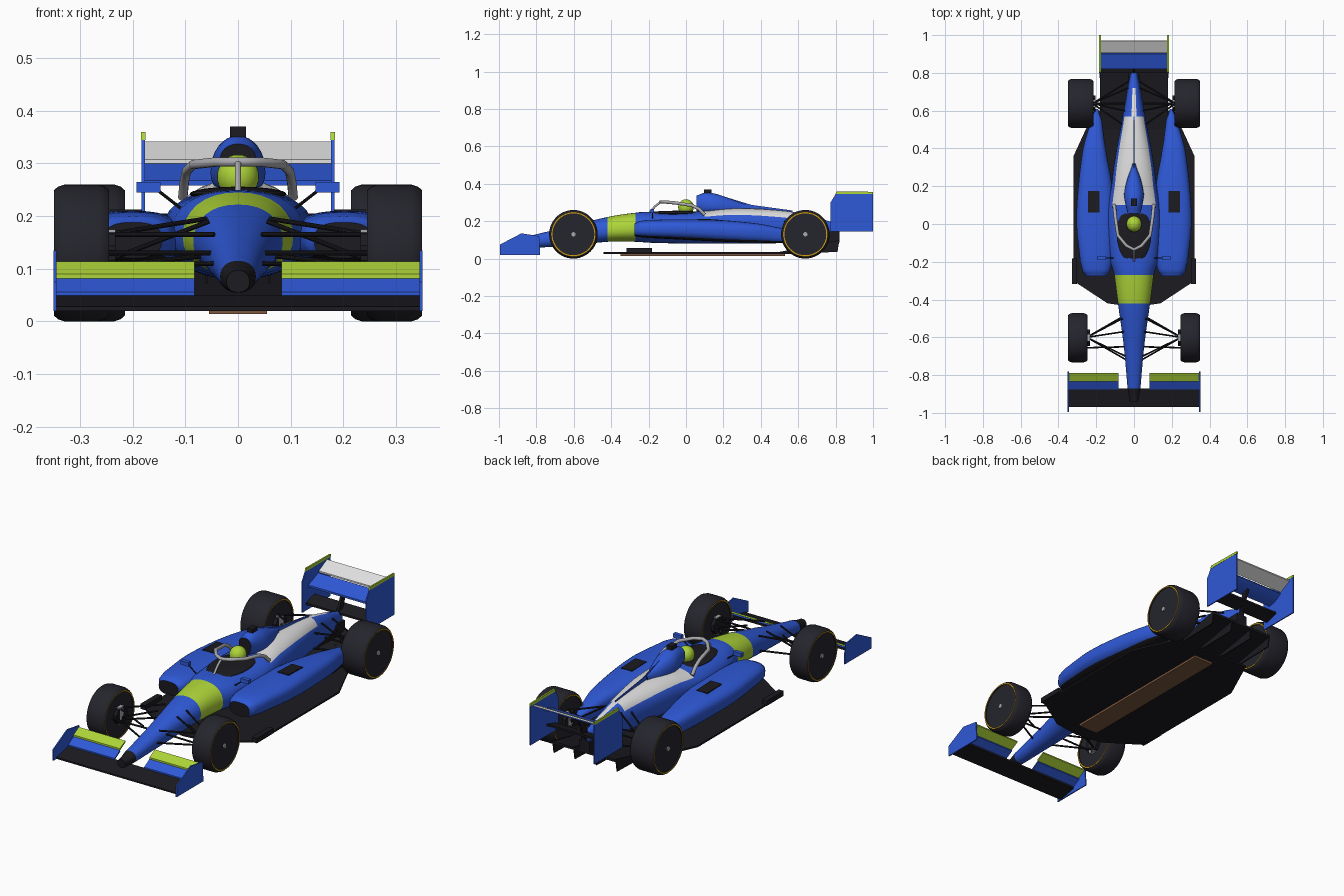
import bpy, bmesh, math
from mathutils import Vector

if "Cube" in bpy.data.objects:
    bpy.data.objects.remove(bpy.data.objects["Cube"])


def material(name, r, g, b):
    m = bpy.data.materials.new(name)
    m.use_nodes = True
    m.diffuse_color = (r, g, b, 1)
    m.node_tree.nodes["Principled BSDF"].inputs["Base Color"].default_value = (r, g, b, 1)
    return m


BLUE = material("blue paint", .028, .1, .68)
LIME = material("lime paint", .42, .66, .04)
BLACK = material("carbon black", .011, .011, .015)
RUBBER = material("tyre rubber", .018, .018, .026)
WHITE = material("white panel", .75, .75, .75)
GREY = material("grey metal", .4, .4, .42)
GOLD = material("gold ring", .65, .36, .01)
BROWN = material("plank brown", .2, .095, .05)


def finish(name, bm, mats):
    bmesh.ops.recalc_face_normals(bm, faces=bm.faces)
    me = bpy.data.meshes.new(name)
    bm.to_mesh(me)
    bm.free()
    for m in mats:
        me.materials.append(m)
    me.shade_smooth()
    me.set_sharp_from_angle(angle=math.radians(35))
    ob = bpy.data.objects.new(name, me)
    bpy.context.collection.objects.link(ob)
    return ob


def prism(name, pts, lo, hi, mat, axis="x"):
    """Extrude a yz outline along x, or an xy outline along z."""
    bm = bmesh.new()
    place = (lambda p, t: (t, *p)) if axis == "x" else (lambda p, t: (*p, t))
    a, b = ([bm.verts.new(place(p, t)) for p in pts] for t in (lo, hi))
    bm.faces.new(a)
    bm.faces.new(b)
    for i in range(len(pts)):
        j = (i + 1) % len(pts)
        bm.faces.new((a[i], a[j], b[j], b[i]))
    return finish(name, bm, [mat])


def box(name, c, size, mat):
    x, y, z = (s / 2 for s in size)
    pts = [(c[1] - y, c[2] - z), (c[1] + y, c[2] - z), (c[1] + y, c[2] + z), (c[1] - y, c[2] + z)]
    return prism(name, pts, c[0] - x, c[0] + x, mat)


def rod(name, a, b, r, mat):
    a, b = Vector(a), Vector(b)
    bm = bmesh.new()
    bmesh.ops.create_cone(bm, cap_ends=True, segments=10, radius1=r, radius2=r, depth=(b - a).length)
    bm.transform((b - a).to_track_quat("Z", "Y").to_matrix().to_4x4())
    bmesh.ops.translate(bm, verts=bm.verts, vec=(a + b) / 2)
    return finish(name, bm, [mat])


def ball(name, c, radii, mat):
    bm = bmesh.new()
    bmesh.ops.create_uvsphere(bm, u_segments=28, v_segments=16, radius=1)
    bmesh.ops.scale(bm, verts=bm.verts, vec=radii)
    bmesh.ops.translate(bm, verts=bm.verts, vec=c)
    return finish(name, bm, [mat])


def tube(name, pts, r, mat):
    cu = bpy.data.curves.new(name, "CURVE")
    cu.dimensions = "3D"
    cu.bevel_depth, cu.bevel_resolution, cu.use_fill_caps = r, 3, True
    sp = cu.splines.new("POLY")
    sp.points.add(len(pts) - 1)
    for p, co in zip(sp.points, pts):
        p.co = (*co, 1)
    cu.materials.append(mat)
    ob = bpy.data.objects.new(name, cu)
    bpy.context.collection.objects.link(ob)


def loft(name, stations, mats, rule, side=1, power=.9, n=32, steps=4):
    """Smooth skin through sections (y, centre x, half width, bottom, waist, top)."""
    rows = []
    last = len(stations) - 1
    for i in range(last):
        p = [Vector(stations[max(0, min(last, i + k))]) for k in (-1, 0, 1, 2)]
        for k in range(steps + (i == last - 1)):
            t = k / steps
            v = p[1] + (p[2] - p[0]) * .5 * t + (p[0] - 2.5 * p[1] + 2 * p[2] - .5 * p[3]) * t * t \
                + (1.5 * (p[1] - p[2]) + .5 * (p[3] - p[0])) * t ** 3
            v[0] = p[1][0] + (p[2][0] - p[1][0]) * t
            rows.append(v)
    bm = bmesh.new()
    rings = []
    for y, cx, hw, zb, zm, zt in rows:
        ring = []
        for k in range(n):
            c, s = math.cos(math.tau * k / n), math.sin(math.tau * k / n)
            c, s = (math.copysign(abs(q) ** power, q) for q in (c, s))
            ring.append(bm.verts.new((side * (cx + hw * c), y, zm + s * (zt - zm if s > 0 else zm - zb))))
        rings.append(ring)
    for r in range(len(rings) - 1):
        y = (rows[r][0] + rows[r + 1][0]) / 2
        for k in range(n):
            j = (k + 1) % n
            f = bm.faces.new((rings[r][k], rings[r][j], rings[r + 1][j], rings[r + 1][k]))
            f.material_index = rule(y, 360 * (k + .5) / n)
    for ring in (rings[0], rings[-1]):
        bm.faces.new(ring).material_index = 2
    return finish(name, bm, mats)


def wheel(name, side, y, width):
    x0, r, n = .35 - width, .13, 48
    profile = [(0, .006), (.112, .006), (.112, 0), (.119, 0), (.126, .008), (r, .02),
               (r, width - .02), (.126, width - .008), (.119, width), (.112, width),
               (.112, width - .006), (0, width - .006)]
    bm = bmesh.new()
    rings = [[bm.verts.new((side * (x0 + x), y + pr * math.cos(math.tau * k / n),
                            r + pr * math.sin(math.tau * k / n))) for k in range(n)] for pr, x in profile]
    for i in range(len(rings) - 1):
        for k in range(n):
            j = (k + 1) % n
            f = bm.faces.new((rings[i][k], rings[i][j], rings[i + 1][j], rings[i + 1][k]))
            f.material_index = int(i in (2, 8))
    bmesh.ops.remove_doubles(bm, verts=bm.verts, dist=1e-5)
    finish(name, bm, [RUBBER, GOLD])
    rod(name + "_hub", (side * .34, y, r), (side * .35, y, r), .012, GREY)
    box(name + "_upright", (side * (x0 - .002), y, r), (.02, .035, .09), GREY)
    rod(name + "_brake", (side * (x0 - .012), y, r), (side * (x0 + .01), y, r), .045, BLACK)


# Nose, tub and engine cover
def body_rule(y, a):
    if y < -.87:
        return 2
    if -.42 < y < -.27:
        return 1
    if (.1 < y < .57 and 33 < a < 147) or (.57 < y < .72 and 78 < a < 102):
        return 3
    return 0


loft("main_body", [
    (-.94, 0, .022, .055, .075, .097), (-.87, 0, .034, .055, .085, .115),
    (-.73, 0, .046, .062, .105, .147), (-.6, 0, .06, .07, .125, .18),
    (-.42, 0, .085, .09, .15, .222), (-.27, 0, .105, .09, .16, .245),
    (-.2, 0, .125, .085, .17, .25), (0, 0, .14, .08, .18, .25),
    (.1, 0, .135, .08, .18, .255), (.2, 0, .12, .08, .18, .268),
    (.35, 0, .1, .08, .18, .268), (.57, 0, .06, .085, .165, .25),
    (.72, 0, .035, .1, .15, .215), (.82, 0, .016, .12, .15, .185)],
    [BLUE, LIME, BLACK, WHITE], body_rule)
loft("air_intake", [
    (.055, 0, .034, .25, .305, .337), (.1, 0, .045, .24, .29, .352), (.16, 0, .052, .24, .28, .346),
    (.24, 0, .035, .24, .27, .318), (.32, 0, .008, .24, .26, .29)],
    [BLUE, LIME, BLACK], lambda y, a: 0)
prism("engine_fin", [(.2, .333), (.35, .287), (.57, .257), (.57, .24), (.2, .26)], -.002, .002, BLUE)
box("roof_camera", (0, .115, .36), (.03, .04, .02), BLACK)
ball("cockpit_opening", (0, -.055, .242), (.092, .155, .014), BLACK)
ball("helmet", (0, 0, .275), (.04, .042, .042), LIME)

# Halo
tube("halo_ring", [(-.105, .1, .235), (-.102, .07, .265), (-.098, .03, .285), (-.085, -.06, .298),
                   (-.04, -.115, .303), (0, -.135, .303), (.04, -.115, .303), (.085, -.06, .298),
                   (.098, .03, .285), (.102, .07, .265), (.105, .1, .235)], .009, GREY)
tube("halo_pillar", [(0, -.135, .303), (0, -.165, .28), (0, -.205, .235)], .006, GREY)

# Floor
half = [(.14, -.42), (.3, -.315), (.32, -.25), (.32, .36), (.21, .6)]
prism("floor", [(0, -.44)] + half + [(-x, y) for x, y in reversed(half)], .025, .034, BLACK, "z")
box("plank", (0, .09, .02), (.11, .88, .012), BROWN)
prism("diffuser", [(.5, .028), (.82, .085), (.82, .097), (.5, .036)], -.18, .18, BLACK)
for x in (-.178, -.06, .06, .178):
    prism("diffuser_fence", [(.58, .03), (.81, .035), (.82, .1), (.58, .05)], x - .003, x + .003, BLACK)
box("gearbox", (0, .7, .115), (.06, .24, .06), BLACK)

# Wings
prism("front_wing_main", [(-.97, .02), (-.97, .028), (-.87, .05), (-.87, .04)], -.346, .346, BLACK)
prism("rear_wing_main", [(.82, .258), (.82, .268), (.9, .3), (.905, .292), (.86, .265)], -.178, .178, BLUE)
prism("rear_wing_flap", [(.905, .3), (.905, .308), (.97, .342), (.972, .334)], -.178, .178, WHITE)
prism("beam_wing", [(.8, .175), (.8, .185), (.87, .205), (.87, .195)], -.178, .178, BLACK)
prism("wing_pylon", [(.77, .13), (.81, .13), (.87, .27), (.84, .27)], -.006, .006, BLACK)


# Parts found on both sides
def pod_rule(y, a):
    return 2 if 225 < a < 315 else 0


for s, tag in ((1, "left"), (-1, "right")):
    wheel(tag + "_front_wheel", s, -.602, .105)
    wheel(tag + "_rear_wheel", s, .638, .135)

    loft(tag + "_sidepod", [
        (-.275, .2, .055, .12, .155, .188), (-.25, .2, .072, .115, .158, .2), (-.2, .2, .085, .11, .16, .207),
        (0, .205, .1, .1, .16, .21), (.2, .205, .09, .09, .15, .205), (.4, .21, .06, .085, .14, .185),
        (.55, .2, .03, .085, .12, .155), (.61, .198, .008, .1, .115, .135)],
        [BLUE, LIME, BLACK], pod_rule, s, .75)
    prism(tag + "_cooling_panel", [(.06, .208), (.175, .204), (.175, .209), (.06, .213)],
          *sorted((s * .182, s * .243)), BLACK)
    box(tag + "_floor_fence", (s * .315, -.25, .043), (.028, .135, .025), BLACK)

    # Mirrors
    box(tag + "_mirror", (s * .17, -.18, .255), (.045, .02, .02), BLUE)
    rod(tag + "_mirror_stalk", (s * .15, -.18, .247), (s * .105, -.18, .212), .003, BLACK)

    # Front wing
    a, b = sorted((s * .083, s * .346))
    prism(tag + "_lower_flap", [(-.875, .048), (-.875, .056), (-.832, .082), (-.83, .074)], a, b, BLUE)
    prism(tag + "_upper_flap", [(-.833, .08), (-.833, .09), (-.79, .114), (-.788, .106)], a, b, LIME)
    prism(tag + "_front_endplate", [(-.995, .02), (-.995, .075), (-.88, .135), (-.785, .12), (-.78, .02)],
          s * .348 - .003, s * .348 + .003, BLUE)

    # Rear wing
    prism(tag + "_rear_endplate", [(.773, .145), (.773, .3), (.8, .345), (1, .345), (1, .145)],
          s * .18 - .003, s * .18 + .003, BLUE)
    prism(tag + "_endplate_cap", [(.8, .345), (.805, .36), (1, .357), (1, .345)],
          s * .18 - .004, s * .18 + .004, LIME)

    # Suspension: inner mount x, y, z to outer mount x, y, z
    for mount, hub in [((.06, -.5, .195), (.25, -.6, .165)), ((.045, -.7, .165), (.25, -.6, .165)),
                       ((.06, -.49, .125), (.25, -.6, .105)), ((.04, -.72, .11), (.25, -.6, .105)),
                       ((.055, -.57, .19), (.25, -.6, .115)), ((.045, -.65, .13), (.25, -.655, .13)),
                       ((.05, .52, .2), (.22, .638, .175)), ((.03, .72, .19), (.22, .638, .175)),
                       ((.05, .52, .12), (.22, .638, .1)), ((.02, .76, .12), (.22, .638, .1)),
                       ((.03, .638, .13), (.22, .638, .13)), ((.05, .6, .22), (.22, .638, .11))]:
        rod(tag + "_suspension_arm", (s * mount[0], *mount[1:]), (s * hub[0], *hub[1:]), .0045, BLACK)
